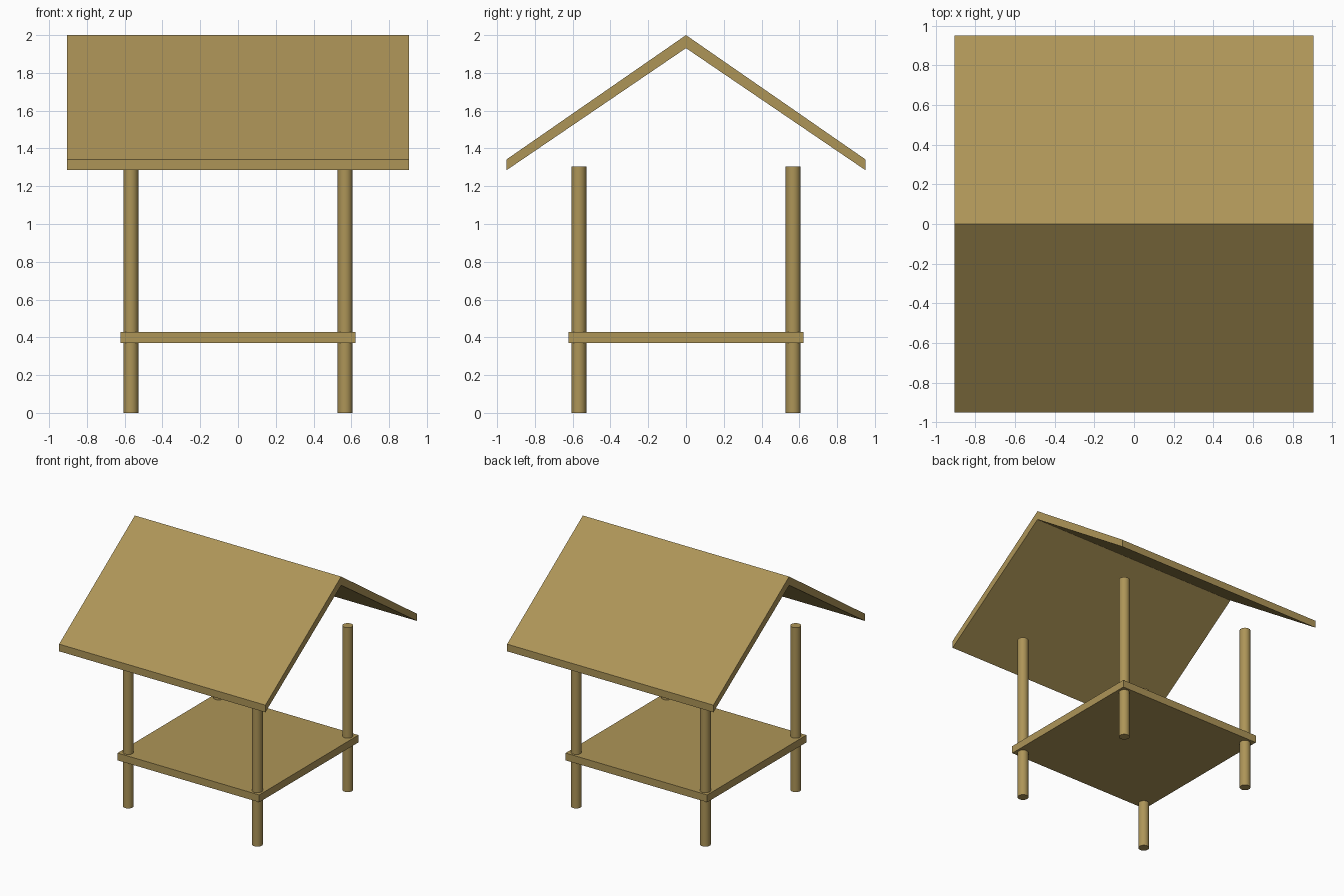
import bpy, bmesh

if "Cube" in bpy.data.objects:
    bpy.data.objects.remove(bpy.data.objects["Cube"])

wood = bpy.data.materials.new("tan wood")
wood.diffuse_color = (0.42, 0.30, 0.097, 1)
wood.use_nodes = True
wood.node_tree.nodes["Principled BSDF"].inputs["Base Color"].default_value = wood.diffuse_color


def finish(obj, name):
    obj.name = name
    obj.data.materials.append(wood)
    return obj


# Four round posts
P = 0.567
for xn, x in (("left", -P), ("right", P)):
    for yn, y in (("front", -P), ("back", P)):
        bpy.ops.mesh.primitive_cylinder_add(vertices=24, radius=0.039, depth=1.305,
                                            location=(x, y, 1.305 / 2))
        finish(bpy.context.object, f"{yn}_{xn}_post")
        bpy.ops.object.shade_smooth_by_angle()

# Square floor platform
bpy.ops.mesh.primitive_cube_add(size=1, location=(0, 0, 0.399))
floor = finish(bpy.context.object, "floor_platform")
floor.scale = (1.244, 1.244, 0.058)

# Gabled roof: one sloping slab profile, extruded along x, mirrored across the ridge
bm = bmesh.new()
profile = [(0, 2.0), (0.95, 1.342), (0.95, 1.285), (0, 1.931)]
W = 0.906
left = [bm.verts.new((-W, y, z)) for y, z in profile]
right = [bm.verts.new((W, y, z)) for y, z in profile]
bm.faces.new(left)
bm.faces.new(right[::-1])
for i in range(3):  # open at the ridge seam
    bm.faces.new((left[i], right[i], right[i + 1], left[i + 1]))
bmesh.ops.recalc_face_normals(bm, faces=bm.faces)
mesh = bpy.data.meshes.new("roof")
bm.to_mesh(mesh)
# make sure the top slope faces upward
if max(mesh.polygons, key=lambda p: abs(p.normal.z) * (p.center.z > 1.64)).normal.z < 0:
    mesh.flip_normals()
bm.free()
roof = finish(bpy.data.objects.new("roof", mesh), "roof")
bpy.context.collection.objects.link(roof)
mirror = roof.modifiers.new("other slope", 'MIRROR')
mirror.use_axis = (False, True, False)
